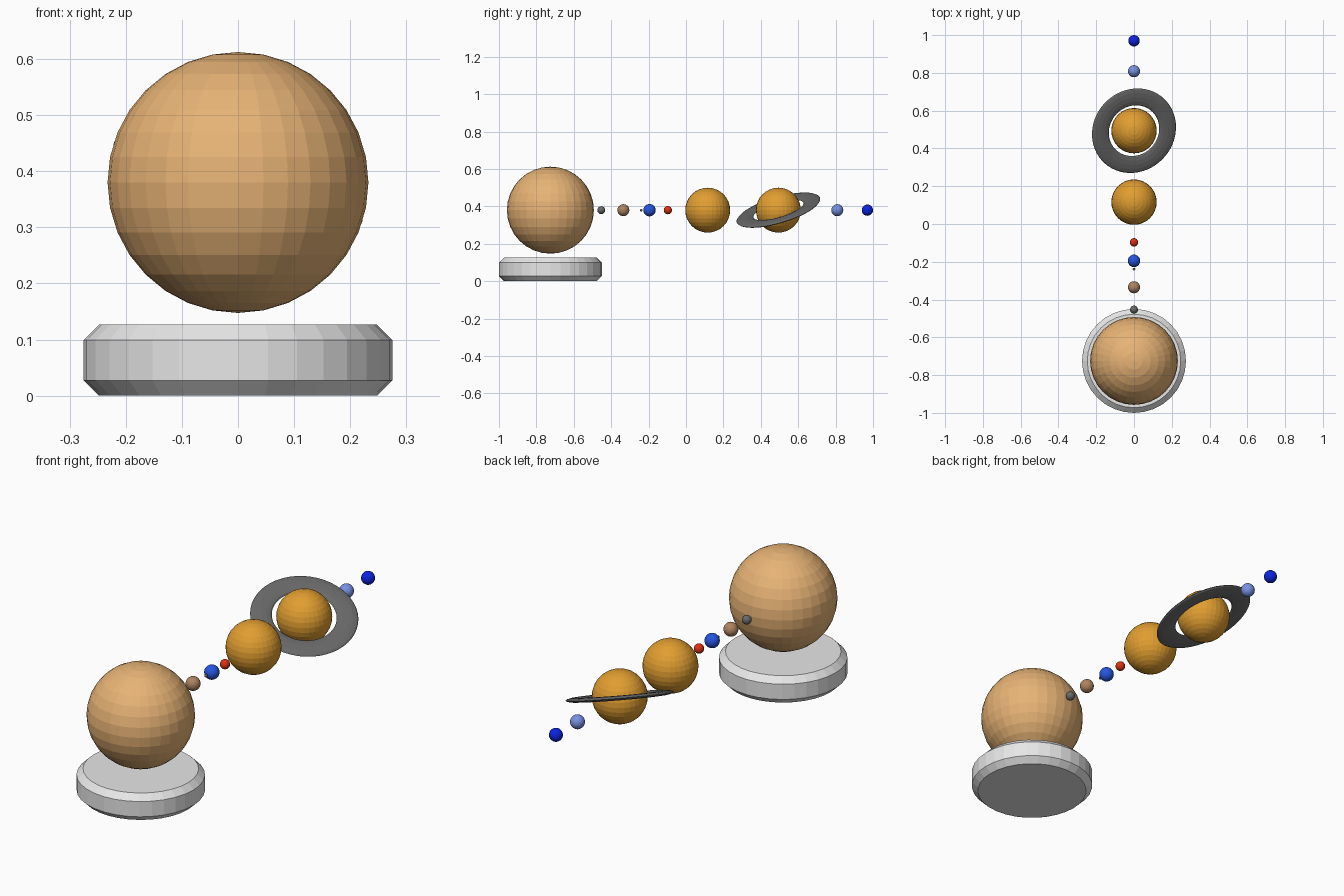
import bpy
from mathutils import Vector

default = bpy.data.objects.get("Cube")
if default:
    bpy.data.objects.remove(default, do_unlink=True)


def material(name, r, g, b):
    mat = bpy.data.materials.new(name)
    mat.use_nodes = True
    mat.diffuse_color = (r, g, b, 1)
    shader = next(n for n in mat.node_tree.nodes if n.type == "BSDF_PRINCIPLED")
    shader.inputs["Base Color"].default_value = (r, g, b, 1)
    return mat


white = material("off_white", 0.8, 0.8, 0.8)
tan = material("warm_tan", 0.80, 0.45, 0.18)
grey = material("dark_grey", 0.14, 0.14, 0.14)
brown = material("brown", 0.42, 0.23, 0.12)
blue = material("ocean_blue", 0.02, 0.09, 0.75)
red = material("rust_red", 0.72, 0.03, 0.006)
amber = material("amber", 0.75, 0.34, 0.03)
pale = material("pale_blue", 0.19, 0.28, 0.75)
deep = material("deep_blue", 0.004, 0.017, 0.75)

AXIS_Z = 0.38
SUN_Y = -0.725


def finish(name, mat):
    obj = bpy.context.object
    obj.name = name
    obj.data.materials.append(mat)
    return obj


def ball(name, y, radius, mat):
    bpy.ops.mesh.primitive_uv_sphere_add(
        segments=32, ring_count=16, radius=radius, location=(0, y, AXIS_Z))
    return finish(name, mat)


# Round pedestal with chamfered rims
HEIGHT = 0.127
bpy.ops.mesh.primitive_cylinder_add(
    vertices=32, radius=0.275, depth=HEIGHT, location=(0, SUN_Y, HEIGHT / 2))
base = finish("pedestal", white)
bevel = base.modifiers.new("rim_chamfer", "BEVEL")
bevel.width = 0.0275
bevel.segments = 1
bevel.limit_method = "ANGLE"
bevel.angle_limit = 1.0

# Sun and the row of planets behind it
ball("sun", SUN_Y, 0.2325, tan)
ball("first_planet", -0.453, 0.021, grey)
ball("second_planet", -0.335, 0.032, brown)
ball("moon", -0.239, 0.007, grey)
ball("third_planet", -0.195, 0.033, blue)
ball("fourth_planet", -0.097, 0.022, red)
ball("fifth_planet", 0.116, 0.12, amber)
ringed = ball("sixth_planet", 0.494, 0.12, amber)
ball("seventh_planet", 0.809, 0.032, pale)
ball("eighth_planet", 0.97, 0.03, deep)

# Flattened, tilted ring
bpy.ops.mesh.primitive_torus_add(
    major_segments=48, minor_segments=12, major_radius=0.186,
    minor_radius=0.0465, location=ringed.location)
ring = finish("planet_ring", grey)
ring.scale.z = 0.22
normal = Vector((0.29, -0.27, 0.918))
ring.rotation_euler = Vector((0, 0, 1)).rotation_difference(normal).to_euler()
